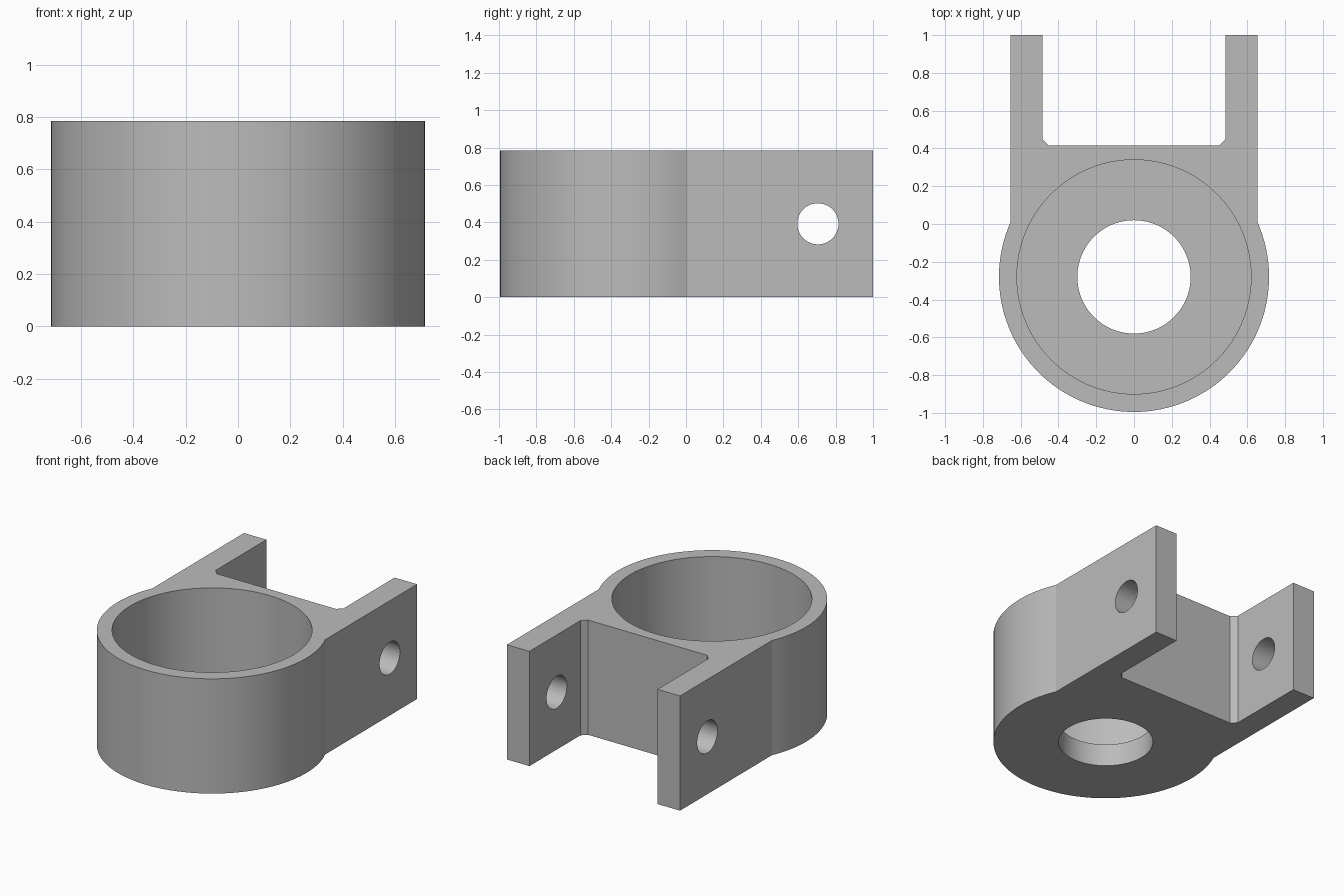
import bpy, bmesh, math
from mathutils import Matrix

if "Cube" in bpy.data.objects:
    bpy.data.objects.remove(bpy.data.objects["Cube"])

H = 0.785              # overall height
CY = -0.28             # centre line of the round cup
R, BORE, HOLE = 0.715, 0.62, 0.30
FLOOR = 0.155          # cup floor thickness
ARM_OUT, ARM_IN, SLOT, CH = 0.655, 0.485, 0.415, 0.035

grey = bpy.data.materials.new("plain grey")
grey.diffuse_color = (0.5, 0.5, 0.5, 1)
grey.use_nodes = True
grey.node_tree.nodes["Principled BSDF"].inputs["Base Color"].default_value = grey.diffuse_color


def add_object(name, bm):
    mesh = bpy.data.meshes.new(name)
    bmesh.ops.recalc_face_normals(bm, faces=bm.faces)
    bm.to_mesh(mesh)
    bm.free()
    obj = bpy.data.objects.new(name, mesh)
    bpy.context.collection.objects.link(obj)
    mesh.materials.append(grey)
    return obj


def cutter(name, radius, length, matrix, segments=96):
    bm = bmesh.new()
    bmesh.ops.create_cone(bm, cap_ends=True, segments=segments, radius1=radius,
                          radius2=radius, depth=length, matrix=matrix)
    obj = add_object(name, bm)
    obj.hide_render = True
    obj.hide_set(True)
    return obj


# Outline: round front, two straight arms, slot with chamfered corners
a = math.acos(ARM_OUT / R)
N = 80
outline = [(R * math.cos(t), CY + R * math.sin(t))
           for t in (math.pi - a + (math.pi + 2 * a) * i / N for i in range(N + 1))]
right = [(ARM_OUT, 1), (ARM_IN, 1), (ARM_IN, SLOT + CH), (ARM_IN - CH, SLOT)]
outline += right + [(-x, y) for x, y in reversed(right)]

bm = bmesh.new()
base = bm.faces.new([bm.verts.new((x, y, 0)) for x, y in outline])
top = bmesh.ops.extrude_face_region(bm, geom=[base])["geom"]
bmesh.ops.translate(bm, vec=(0, 0, H),
                    verts=[v for v in top if isinstance(v, bmesh.types.BMVert)])
body = add_object("clevis_cup", bm)

# Cup bore, floor hole and cross pin hole
cutters = [
    cutter("bore_cutter", BORE, 2, Matrix.Translation((0, CY, FLOOR + 1))),
    cutter("floor_hole_cutter", HOLE, 1, Matrix.Translation((0, CY, 0))),
    cutter("pin_hole_cutter", 0.11, 2,
           Matrix.Translation((0, 0.705, H / 2)) @ Matrix.Rotation(math.pi / 2, 4, 'Y'), 48),
]
bpy.context.view_layer.objects.active = body
body.select_set(True)
for c in cutters:
    mod = body.modifiers.new(c.name, 'BOOLEAN')
    mod.operation, mod.solver, mod.object = 'DIFFERENCE', 'EXACT', c
    bpy.ops.object.modifier_apply(modifier=mod.name)
for c in cutters:
    bpy.data.objects.remove(c)

bpy.ops.object.shade_smooth_by_angle(angle=math.radians(20))
